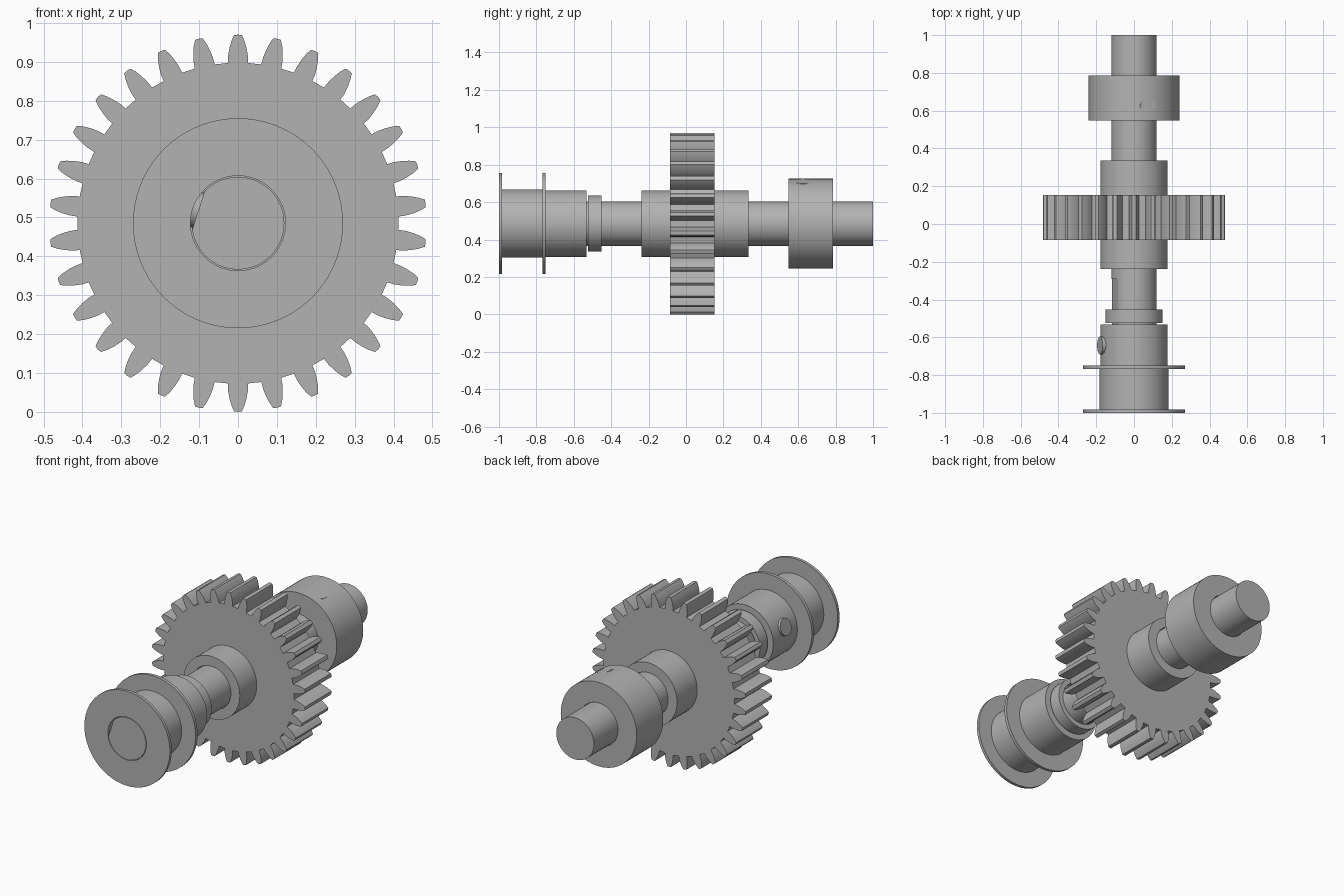
import bpy, bmesh, math
from mathutils import Vector

if "Cube" in bpy.data.objects:
    bpy.data.objects.remove(bpy.data.objects["Cube"], do_unlink=True)

AXIS_Z = 0.485
SHAFT_R, BORE_R = 0.119, 0.122
SEGMENTS = 72

steel = bpy.data.materials.new("steel_grey")
steel.use_nodes = True
steel.diffuse_color = (0.45, 0.45, 0.45, 1)
steel.node_tree.nodes["Principled BSDF"].inputs["Base Color"].default_value = (0.45, 0.45, 0.45, 1)


def finish(name, bm):
    bmesh.ops.recalc_face_normals(bm, faces=bm.faces)
    mesh = bpy.data.meshes.new(name)
    bm.to_mesh(mesh)
    bm.free()
    obj = bpy.data.objects.new(name, mesh)
    bpy.context.collection.objects.link(obj)
    mesh.materials.append(steel)
    obj.location.z = AXIS_Z
    bpy.ops.object.select_all(action='DESELECT')
    obj.select_set(True)
    bpy.context.view_layer.objects.active = obj
    bpy.ops.object.shade_smooth_by_angle(angle=math.radians(25))
    return obj


def circle(radius):
    return [Vector((radius * math.cos(a), radius * math.sin(a)))
            for a in (math.tau * i / SEGMENTS for i in range(SEGMENTS))]


def extrude(bm, outline, y0, y1):
    """Extrude an (x, z) outline along the shaft axis."""
    face = bm.faces.new([bm.verts.new((p.x, y0, p.y)) for p in outline])
    new = bmesh.ops.extrude_face_region(bm, geom=[face], use_keep_orig=True)["geom"]
    verts = [g for g in new if isinstance(g, bmesh.types.BMVert)]
    bmesh.ops.translate(bm, verts=verts, vec=(0, y1 - y0, 0))


def lathe(name, profile):
    """Revolve a closed (radius, y) profile around the shaft axis."""
    bm = bmesh.new()
    verts = [bm.verts.new((r, y, 0)) for r, y in profile]
    edges = [bm.edges.new((verts[i - 1], v)) for i, v in enumerate(verts)]
    bmesh.ops.spin(bm, geom=verts + edges, cent=(0, 0, 0), axis=(0, 1, 0),
                   angle=math.tau, steps=SEGMENTS, use_merge=False)
    bmesh.ops.remove_doubles(bm, verts=bm.verts, dist=1e-5)
    return finish(name, bm)


def tube(name, radius, y0, y1):
    return lathe(name, [(BORE_R, y0), (radius, y0), (radius, y1), (BORE_R, y1)])


def set_screw(name, degrees, y, radius, inner, outer):
    bm = bmesh.new()
    bmesh.ops.create_cone(bm, cap_ends=True, segments=32, radius1=radius,
                          radius2=radius, depth=outer - inner)
    obj = finish(name, bm)
    a = math.radians(degrees)
    direction = Vector((math.cos(a), 0, math.sin(a)))
    obj.rotation_mode = 'QUATERNION'
    obj.rotation_quaternion = direction.to_track_quat('Z', 'Y')
    obj.location = direction * (inner + outer) / 2 + Vector((0, y, AXIS_Z))


# Shaft with a flat milled along its front length
flat_angle = math.radians(162)
flat_dir = Vector((math.cos(flat_angle), math.sin(flat_angle)))
flat_depth = 0.107
flatted = [p - flat_dir * max(0, p.dot(flat_dir) - flat_depth) for p in circle(SHAFT_R)]
bm = bmesh.new()
extrude(bm, flatted, -1.0, -0.29)
extrude(bm, circle(SHAFT_R), -0.29, 1.0)
finish("shaft", bm)

# Flanged pulley
hub, drum, rim = 0.178, 0.182, 0.27
lathe("pulley", [(BORE_R, -1.0), (rim, -1.0), (rim, -0.983), (drum, -0.983),
                 (drum, -0.768), (rim, -0.768), (rim, -0.75), (hub, -0.75),
                 (hub, -0.533), (BORE_R, -0.533)])
set_screw("pulley_screw", 162, -0.643, 0.047, flat_depth, 0.19)

# Spacer, gear hub and rear collar
tube("spacer_ring", 0.15, -0.523, -0.452)
tube("gear_hub", 0.178, -0.238, 0.335)
tube("rear_collar", 0.24, 0.548, 0.787)
set_screw("collar_screw", 72, 0.625, 0.043, 0.11, 0.2387)

# Spur gear: tooth flank given as (height from axis, half width)
TEETH = 30
flank = [(0.412, 0.026), (0.43, 0.0255), (0.45, 0.022), (0.468, 0.017), (0.484, 0.010)]
tooth = [Vector((w, h)) for h, w in flank]
tooth += [Vector((0, 0.485))] + [Vector((-p.x, p.y)) for p in reversed(tooth)]
outline = []
for i in range(TEETH):
    turn = math.tau * i / TEETH
    c, s = math.cos(turn), math.sin(turn)
    outline += [Vector((p.x * c - p.y * s, p.x * s + p.y * c)) for p in tooth]
bm = bmesh.new()
extrude(bm, outline, -0.085, 0.153)
finish("spur_gear", bm)
